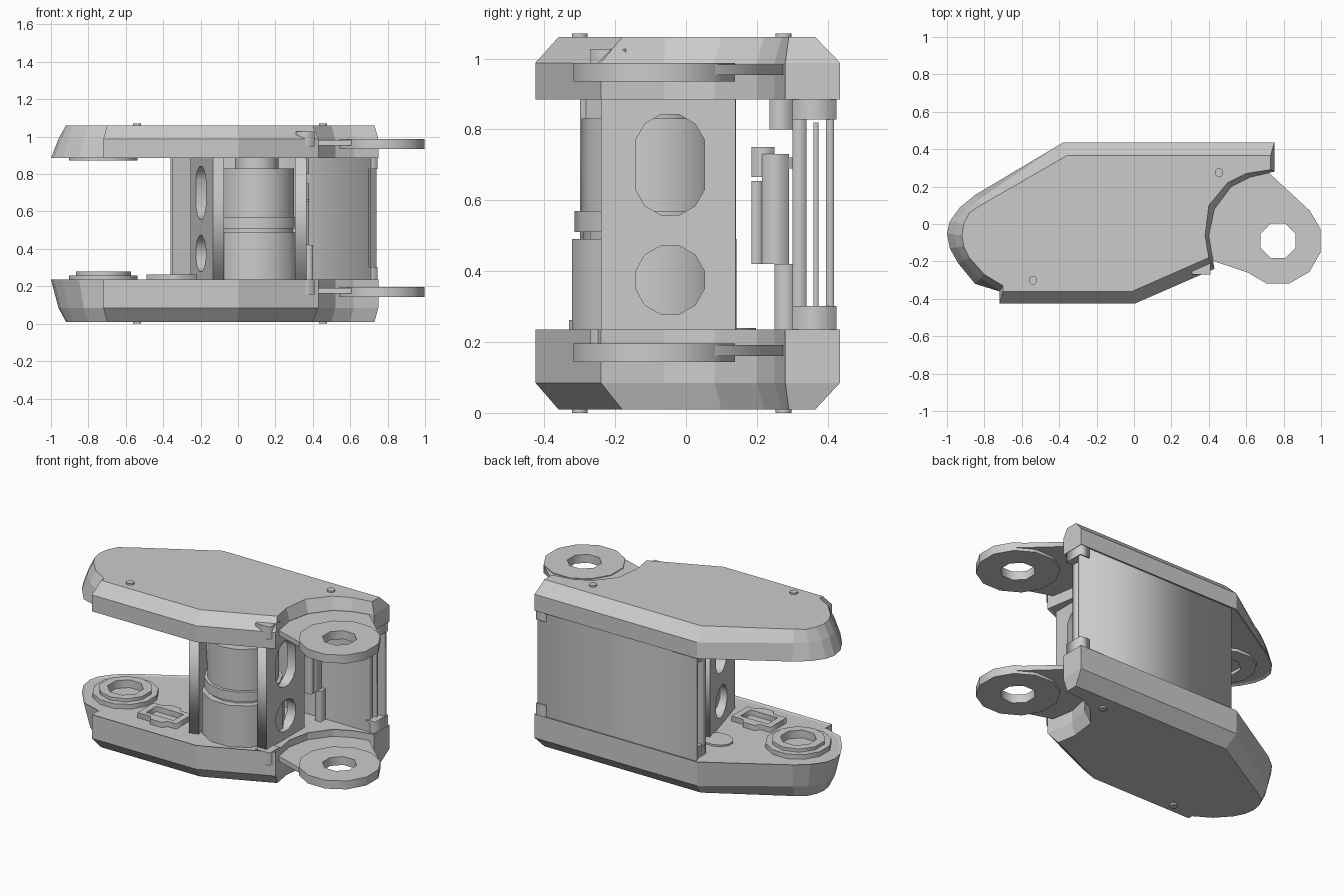
import bpy, bmesh, math
from mathutils import Matrix, Euler

if "Cube" in bpy.data.objects:
    bpy.data.objects.remove(bpy.data.objects["Cube"])

def link(name, mesh):
    ob = bpy.data.objects.new(name, mesh)
    bpy.context.collection.objects.link(ob)
    return ob

def ngon(cx, cy, r, n, sy=1.0, straight=0.0):
    """Regular polygon, optionally stretched into a slot by 'straight'."""
    pts = []
    for i in range(n):
        a = 2 * math.pi * (i + 0.5) / n
        s = math.sin(a)
        pts.append((cx + r * math.cos(a), cy + r * sy * s + math.copysign(straight, s)))
    return pts

def rect(x0, x1, y0, y1):
    return [(x0, y0), (x1, y0), (x1, y1), (x0, y1)]

def plate(name, loops, w0, w1, matrix=Matrix()):
    """Flat plate: first loop is the outline, other loops are holes."""
    cu = bpy.data.curves.new(name, 'CURVE')
    cu.dimensions = '2D'
    cu.fill_mode = 'BOTH'
    cu.extrude = (w1 - w0) / 2
    for loop in loops:
        sp = cu.splines.new('POLY')
        sp.points.add(len(loop) - 1)
        for p, (x, y) in zip(sp.points, loop):
            p.co = (x, y, 0, 1)
        sp.use_cyclic_u = True
    tmp = link(name + "_curve", cu)
    dg = bpy.context.evaluated_depsgraph_get()
    me = bpy.data.meshes.new_from_object(tmp.evaluated_get(dg))
    bpy.data.objects.remove(tmp)
    me.transform(matrix @ Matrix.Translation((0, 0, (w0 + w1) / 2)))
    bm = bmesh.new()
    bm.from_mesh(me)
    bmesh.ops.remove_doubles(bm, verts=bm.verts, dist=1e-5)
    bmesh.ops.recalc_face_normals(bm, faces=bm.faces)
    bm.to_mesh(me)
    bm.free()
    return link(name, me)

def box(name, x0, x1, y0, y1, z0, z1):
    return plate(name, [rect(x0, x1, y0, y1)], z0, z1)

# Shell outline: outer point, then chamfered point
OUTLINE = [
    (-1, -.05, -.92, -.06), (-.985, .015, -.91, 0), (-.93, .09, -.88, .06),
    (-.85, .155, -.82, .10), (-.38, .435, -.36, .365), (.75, .435, .73, .365),
    (.75, .28, .73, .29), (.62, .25, .60, .27), (.52, .20, .50, .22),
    (.43, .08, .40, .10), (.40, -.06, .38, -.06), (.43, -.24, .40, -.18),
    (.005, -.425, -.01, -.36), (-.72, -.425, -.70, -.36), (-.72, -.36, -.70, -.33),
    (-.85, -.32, -.80, -.27), (-.94, -.21, -.88, -.18), (-.985, -.13, -.91, -.12)]

def shell(name, z_in, z_mid, z_out):
    bm = bmesh.new()
    rings = []
    for z, t in ((z_in, 0), (z_mid, None), (z_out, 1)):
        ring = []
        for x, y, u, v in OUTLINE:
            k = t if t is not None else (0.5 if x < -.8 else 0)
            ring.append(bm.verts.new((x + (u - x) * k, y + (v - y) * k, z)))
        rings.append(ring)
    n = len(OUTLINE)
    for a, b in zip(rings, rings[1:]):
        for i in range(n):
            j = (i + 1) % n
            bm.faces.new((a[i], a[j], b[j], b[i]))
    inner = bm.faces.new(rings[0])
    bm.faces.new(rings[-1])
    bmesh.ops.recalc_face_normals(bm, faces=bm.faces)
    bmesh.ops.inset_individual(bm, faces=[inner], thickness=.015, depth=-.006)
    me = bpy.data.meshes.new(name)
    bm.to_mesh(me)
    bm.free()
    return link(name, me)

shell("lower_shell", .235, .085, .01)
shell("upper_shell", .885, .988, 1.06)

# Cover screws
for x, y in ((-.54, -.30), (.455, .275)):
    plate("lower_screw", [ngon(x, y, .024, 8)], 0, .03)
    plate("upper_screw", [ngon(x, y, .024, 8)], 1.04, 1.07)

# Hinge lugs with webs running into the shells
LX, LY = .77, -.09
hole = ngon(LX, LY, .10, 8)
web = [(.30, -.15), (.43, -.20), (.76, -.31), (.93, -.24), (.99, -.09),
       (.93, .08), (.72, .275), (.50, .26), (.30, .1)]
for tag, z in (("lower", .143), ("upper", .935)):
    plate(tag + "_lug", [ngon(LX, LY, .236, 12), hole], z, z + .053)
    plate(tag + "_lug_web", [web, ngon(LX, LY, .125, 8)], z + .018, z + .048)
    box(tag + "_lug_tab", .31, .41, -.27, -.17, z + .012, z + .092)

# Nose bosses around the pivot sockets
for tag, z0, z1 in (("lower", .22, .258), ("upper", .872, .9)):
    plate(tag + "_nose_base", [ngon(-.72, -.09, .19, 12), ngon(-.72, -.09, .105, 8)], z0, z1)
plate("lower_nose_collar", [ngon(-.72, -.09, .155, 10), ngon(-.72, -.09, .105, 8)], .22, .278)

# Small tray frame and pad on the floor
tray = [(-.49, -.30), (-.40, -.30), (-.38, -.33), (-.30, -.33), (-.28, -.30), (-.22, -.30),
        (-.22, -.14), (-.30, -.14), (-.32, -.11), (-.40, -.11), (-.42, -.14), (-.49, -.14)]
plate("tray_frame", [tray, rect(-.45, -.26, -.27, -.17)], .22, .262)
plate("floor_pad", [ngon(-.30, .12, .10, 12, .8)], .22, .24)

# Core drum stack
for name, r, n, z0, z1 in (("drum_base", .24, 12, .22, .49), ("drum_step", .20, 14, .48, .51),
                           ("drum_flange", .225, 14, .51, .57), ("drum_body", .205, 14, .56, .83),
                           ("drum_neck", .12, 12, .82, .89)):
    plate(name, [ngon(.10, -.09, r, n)], z0, z1)

# Upright plates with two slotted windows (local x runs along y, local y runs up)
def upright(name, x, y, turn, u0, u1, uc):
    m = Matrix.Translation((x, y, 0)) @ Euler((math.pi / 2, 0, math.pi / 2 + turn)).to_matrix().to_4x4()
    plate(name, [rect(u0, u1, .22, .9), ngon(uc, .70, .10, 12, 1, .045),
                 ngon(uc, .375, .10, 12)], -.03, .03, m)

upright("right_upright", .335, 0, 0, -.24, .14, -.045)
upright("left_upright", -.17, -.06, math.radians(16), -.24, .20, 0)

# Rear wall: inner panel, outer panel, rails and end blocks
box("rear_inner_panel", -.35, .70, .30, .34, .22, .9)
box("rear_outer_panel", -.36, .74, .395, .418, .22, .9)
box("rear_middle_panel", -.33, .71, .36, .374, .3, .82)
for tag, z0, z1 in (("lower", .22, .302), ("upper", .828, .9)):
    box(tag + "_rear_sill", -.35, .71, .30, .41, z0, z1)
    box(tag + "_rear_end_block", .68, .745, .30, .425, z0, z1)

# Stepped post beside the inner panel
box("post_core", .33, .38, .215, .29, .42, .73)
box("post_front", .33, .38, .185, .215, .42, .655)
box("post_cap", .33, .38, .185, .25, .665, .75)
box("post_top_link", .33, .38, .235, .30, .80, .9)
box("post_arm", .33, .38, .25, .31, .69, .72)
box("post_rail", .36, .40, .25, .31, .22, .42)
